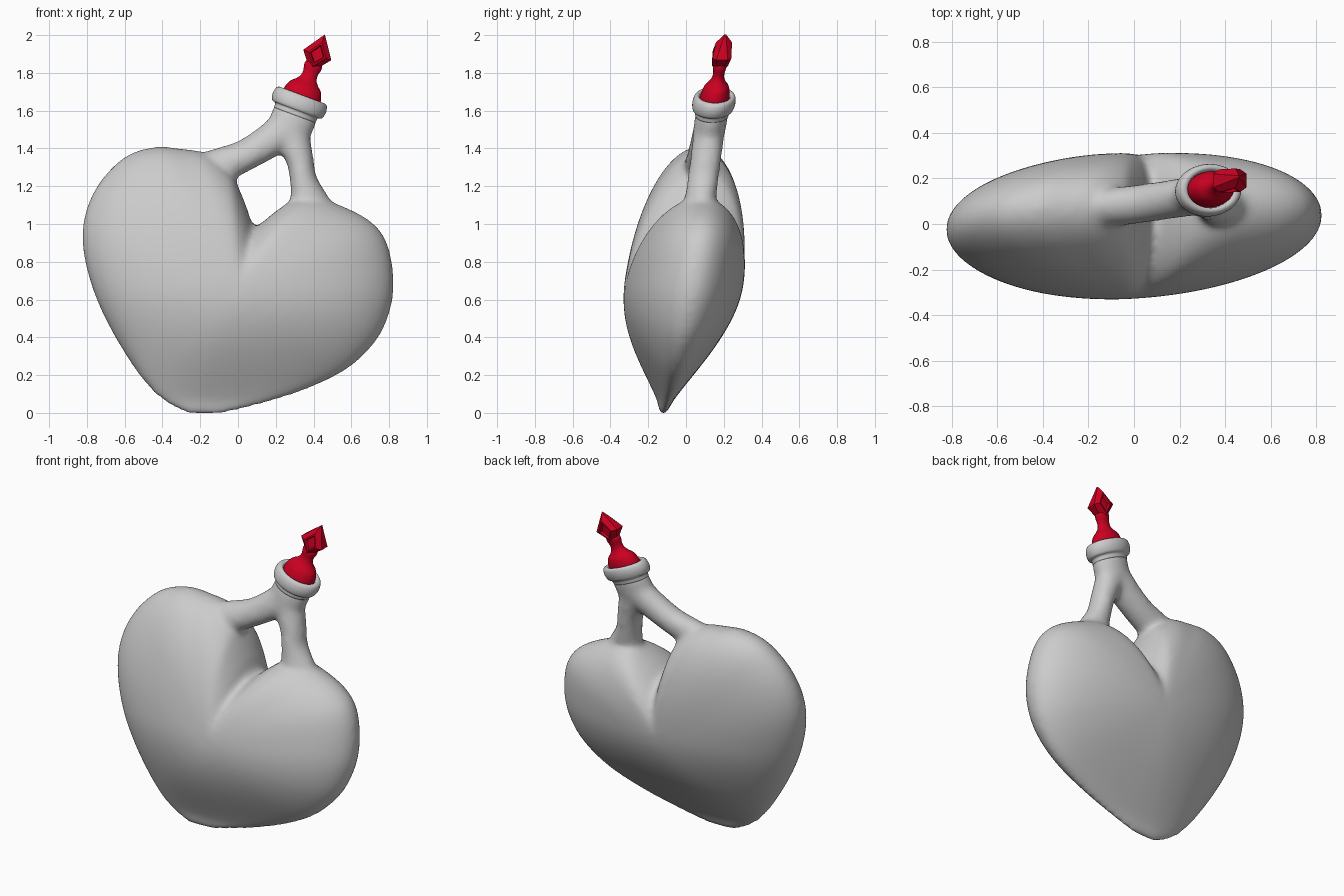
import bpy, bmesh, math
from mathutils import Vector

if "Cube" in bpy.data.objects:
    bpy.data.objects.remove(bpy.data.objects["Cube"])

ORIGIN = (0.325, 1.642)          # centre of the bottle mouth (x, z)
TILT = math.radians(20.5)        # lean of the neck and stopper


def place(x, y, z):
    """Lean the flat design back and turn it slightly."""
    return Vector((x, y - 0.11 + 0.145 * z + 0.06 * x, z))


def axis_point(side, y, s):
    """Point in the neck frame: sideways, depth, along the axis."""
    c, n = math.cos(TILT), math.sin(TILT)
    return place(ORIGIN[0] + side * c + s * n, y, ORIGIN[1] - side * n + s * c)


def spline(points, steps, closed=False):
    """Catmull-Rom resampling of tuples."""
    pts = [Vector(p) for p in points]
    n, out = len(pts), []
    for i in range(n if closed else n - 1):
        get = lambda k: pts[k % n] if closed else pts[max(0, min(n - 1, k))]
        a, b, c, d = (get(i + k) for k in (-1, 0, 1, 2))
        for j in range(steps):
            t = j / steps
            out.append(0.5 * (2 * b + (c - a) * t + (2 * a - 5 * b + 4 * c - d) * t ** 2
                              + (3 * b - a - 3 * c + d) * t ** 3))
    return out if closed else out + [pts[-1]]


def loft(bm, loops, cap=True, wrap=False):
    """Bridge point loops into a skin."""
    rings = [[bm.verts.new(p) for p in loop] for loop in loops]
    n = len(rings[0])
    for a, b in zip(rings, rings[1:] + (rings[:1] if wrap else [])):
        for i in range(n):
            bm.faces.new((a[i], a[(i + 1) % n], b[(i + 1) % n], b[i]))
    if cap and not wrap:
        bm.faces.new(rings[0][::-1])
        bm.faces.new(rings[-1])


def lathe(profile, depth, n=40):
    """Oval loops round the neck axis from (radius, along) pairs."""
    ang = [2 * math.pi * i / n for i in range(n)]
    return [[axis_point(r * math.cos(a), depth * r * math.sin(a), s) for a in ang]
            for r, s in profile]


def tube(path, depth, n=24):
    """Tube loops along an (x, z, radius) path."""
    pts, loops = spline(path, 5), []
    for i, p in enumerate(pts):
        d = pts[min(i + 1, len(pts) - 1)] - pts[max(i - 1, 0)]
        d = Vector((d.x, d.y)).normalized()
        loop = []
        for k in range(n):
            a = 2 * math.pi * k / n
            u = p.z * math.cos(a)
            loop.append(place(p.x + d.y * u, depth * math.sin(a), p.y - d.x * u))
        loops.append(loop)
    return loops


def finish(bm, name, color=None, smooth=True):
    bmesh.ops.recalc_face_normals(bm, faces=bm.faces[:])
    mesh = bpy.data.meshes.new(name)
    bm.to_mesh(mesh)
    bm.free()
    obj = bpy.data.objects.new(name, mesh)
    bpy.context.collection.objects.link(obj)
    for f in mesh.polygons:
        f.use_smooth = smooth
    if color:
        mesh.materials.append(color)
    return obj


red = bpy.data.materials.new("red")
red.diffuse_color = (0.6, 0.0, 0.015, 1)
red.use_nodes = True
red.node_tree.nodes["Principled BSDF"].inputs["Base Color"].default_value = red.diffuse_color

# Heart-shaped flask: inflated outline
outline = [(-0.17, -0.01), (0.0, 0.012), (0.3, 0.10), (0.56, 0.22), (0.73, 0.38),
           (0.81, 0.56), (0.822, 0.74), (0.78, 0.92), (0.68, 1.03), (0.5, 1.115),
           (0.38, 1.14), (0.28, 1.12), (0.19, 1.06), (0.09, 0.99), (0.045, 1.09),
           (0.0, 1.20), (-0.05, 1.29), (-0.17, 1.375), (-0.3, 1.398), (-0.44, 1.408),
           (-0.6, 1.355), (-0.74, 1.21), (-0.815, 1.03), (-0.815, 0.83),
           (-0.74, 0.58), (-0.6, 0.315), (-0.45, 0.11), (-0.3, 0.008)]
edge = spline(outline, 5, closed=True)
mid = Vector((0.0, 0.66))
bm = bmesh.new()
loops = []
for i in range(1, 40):
    a = math.pi * i / 40
    loop = []
    for p in edge:
        q = mid + (p - mid) * math.sin(a)
        thin = max(0.25, 1 - 1.8 * max(0, 0.7 - q.y) ** 2)
        loop.append(place(q.x, -0.312 * math.cos(a) * thin, q.y))
    loops.append(loop)
loft(bm, loops)

# Two hollow-looking arms that rise from the lobes and merge in the neck
loft(bm, tube([(-0.25, 1.22, 0.13), (-0.11, 1.30, 0.10), (0.03, 1.36, 0.085),
               (0.15, 1.43, 0.09), (0.25, 1.50, 0.10)], 0.085))
loft(bm, tube([(0.42, 1.0, 0.13), (0.375, 1.13, 0.10), (0.345, 1.24, 0.072),
               (0.325, 1.35, 0.075), (0.28, 1.48, 0.10)], 0.083))
loft(bm, lathe([(0.09, -0.24), (0.118, -0.17), (0.121, -0.11), (0.121, -0.04)], 0.72))
flask = finish(bm, "flask")
remesh = flask.modifiers.new("merge", 'REMESH')
remesh.mode = 'VOXEL'
remesh.voxel_size = 0.016
remesh.use_smooth_shade = True
blend = flask.modifiers.new("blend", 'SMOOTH')
blend.factor = 0.5
blend.iterations = 14

# Rolled rim of the mouth
bm = bmesh.new()
rim = spline([(0.116, -0.07), (0.120, -0.045), (0.140, -0.036), (0.150, 0.0),
              (0.142, 0.034), (0.122, 0.043), (0.106, 0.028), (0.100, -0.05)], 3, closed=True)
loft(bm, lathe(rim, 0.76, 48), wrap=True)
finish(bm, "rim")

# Stopper: round bulb with a narrow stem
bm = bmesh.new()
bulb = spline([(0.03, -0.055), (0.08, -0.045), (0.102, 0.0), (0.104, 0.045), (0.088, 0.09),
               (0.06, 0.118), (0.044, 0.142), (0.041, 0.17), (0.048, 0.205),
               (0.04, 0.235)], 4)
loft(bm, lathe(bulb, 0.74, 32))
finish(bm, "stopper", red)

# Diamond finial with a sunken diamond on front and back
bm = bmesh.new()


def diamond(scale, y_side, y_tip):
    return [axis_point(0.079 * scale, y_side, 0.27),
            axis_point(0, y_tip, 0.27 + 0.116 * scale),
            axis_point(-0.079 * scale, y_side, 0.27),
            axis_point(0, y_tip, 0.27 - 0.10 * scale)]


half = [(0.42, 0.030, 0.030), (0.50, 0.050, 0.044), (0.62, 0.050, 0.042), (1.0, 0.030, 0.004)]
loft(bm, [diamond(s, -a, -b) for s, a, b in half]
     + [diamond(s, a, b) for s, a, b in reversed(half)])
finish(bm, "finial", red, smooth=False)
